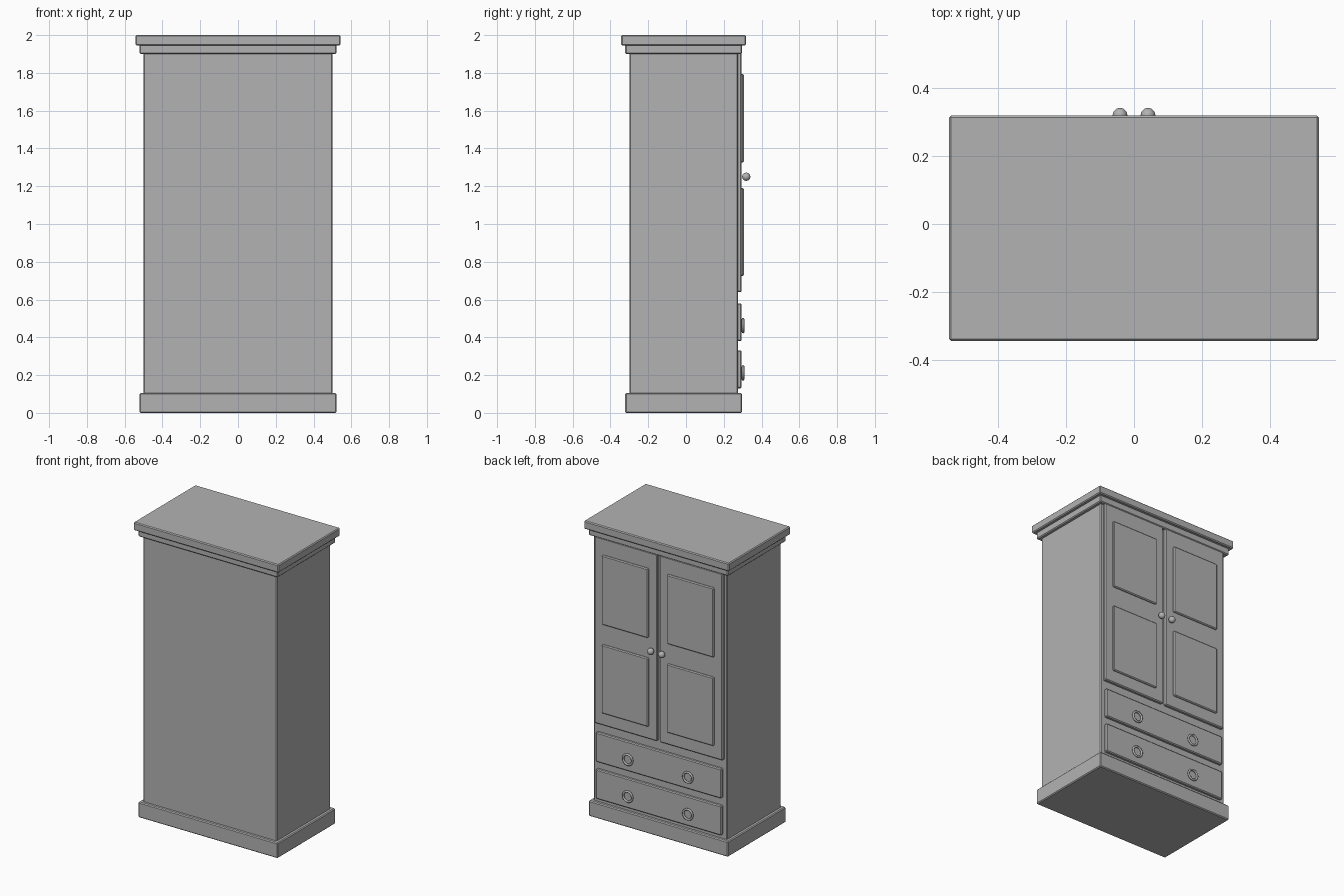
import bpy
import bmesh
from math import radians
from mathutils import Vector

default_cube = bpy.data.objects.get("Cube")
if default_cube:
    bpy.data.objects.remove(default_cube, do_unlink=True)

grey = bpy.data.materials.new("plain grey")
grey.use_nodes = True
grey.diffuse_color = (0.45, 0.45, 0.45, 1)
grey.node_tree.nodes["Principled BSDF"].inputs["Base Color"].default_value = grey.diffuse_color


def box(name, x, y, z, bevel=0.006):
    """Bevelled box from (min, max) extents on each axis."""
    bm = bmesh.new()
    bmesh.ops.create_cube(bm, size=1)
    for v in bm.verts:
        v.co = Vector([(lo + hi) / 2 + c * (hi - lo) for c, (lo, hi) in zip(v.co, (x, y, z))])
    bmesh.ops.bevel(bm, geom=bm.edges[:], offset=bevel, segments=1, affect='EDGES')
    mesh = bpy.data.meshes.new(name)
    bm.to_mesh(mesh)
    bm.free()
    obj = bpy.data.objects.new(name, mesh)
    bpy.context.collection.objects.link(obj)
    mesh.materials.append(grey)
    return obj


def finish(name):
    obj = bpy.context.object
    obj.name = name
    obj.data.materials.append(grey)
    bpy.ops.object.shade_smooth_by_angle(angle=radians(50))


BACK, FACE, DOOR_FACE = -0.30, 0.275, 0.295


def slab(name, overhang, z):
    """Full-width layer that overhangs the carcass on every side."""
    box(name, (-0.5 - overhang, 0.5 + overhang),
        (BACK - overhang, FACE + overhang), z)


# Carcass, plinth and stepped cornice
slab("carcass", 0, (0.05, 1.95))
slab("plinth", 0.022, (0, 0.105))
slab("lower_cornice", 0.022, (1.90, 1.95))
slab("upper_cornice", 0.043, (1.945, 2.0))

# Pair of panelled doors with round knobs
for side, s in (("left", 1), ("right", -1)):
    def span(a, b):
        return tuple(sorted((s * a, s * b)))

    box(side + "_door", span(0.01, 0.48), (FACE - 0.01, DOOR_FACE), (0.64, 1.905))
    for level, z in (("lower", (0.725, 1.19)), ("upper", (1.325, 1.795))):
        box(f"{side}_{level}_door_panel", span(0.07, 0.42), (DOOR_FACE - 0.01, 0.306), z)
    bpy.ops.mesh.primitive_uv_sphere_add(segments=12, ring_count=8, radius=0.022,
                                         location=(s * 0.041, 0.319, 1.25))
    finish(side + "_door_knob")

# Two drawers, each with a pair of ring pulls
for level, z in (("lower", 0.13), ("upper", 0.38)):
    box(level + "_drawer", (-0.47, 0.47), (FACE - 0.01, DOOR_FACE), (z, z + 0.2))
    for side, s in (("left", 1), ("right", -1)):
        bpy.ops.mesh.primitive_torus_add(major_radius=0.034, minor_radius=0.007,
                                         major_segments=24, minor_segments=8,
                                         location=(s * 0.225, 0.302, z + 0.082),
                                         rotation=(radians(90), 0, 0))
        finish(f"{level}_{side}_ring_pull")
